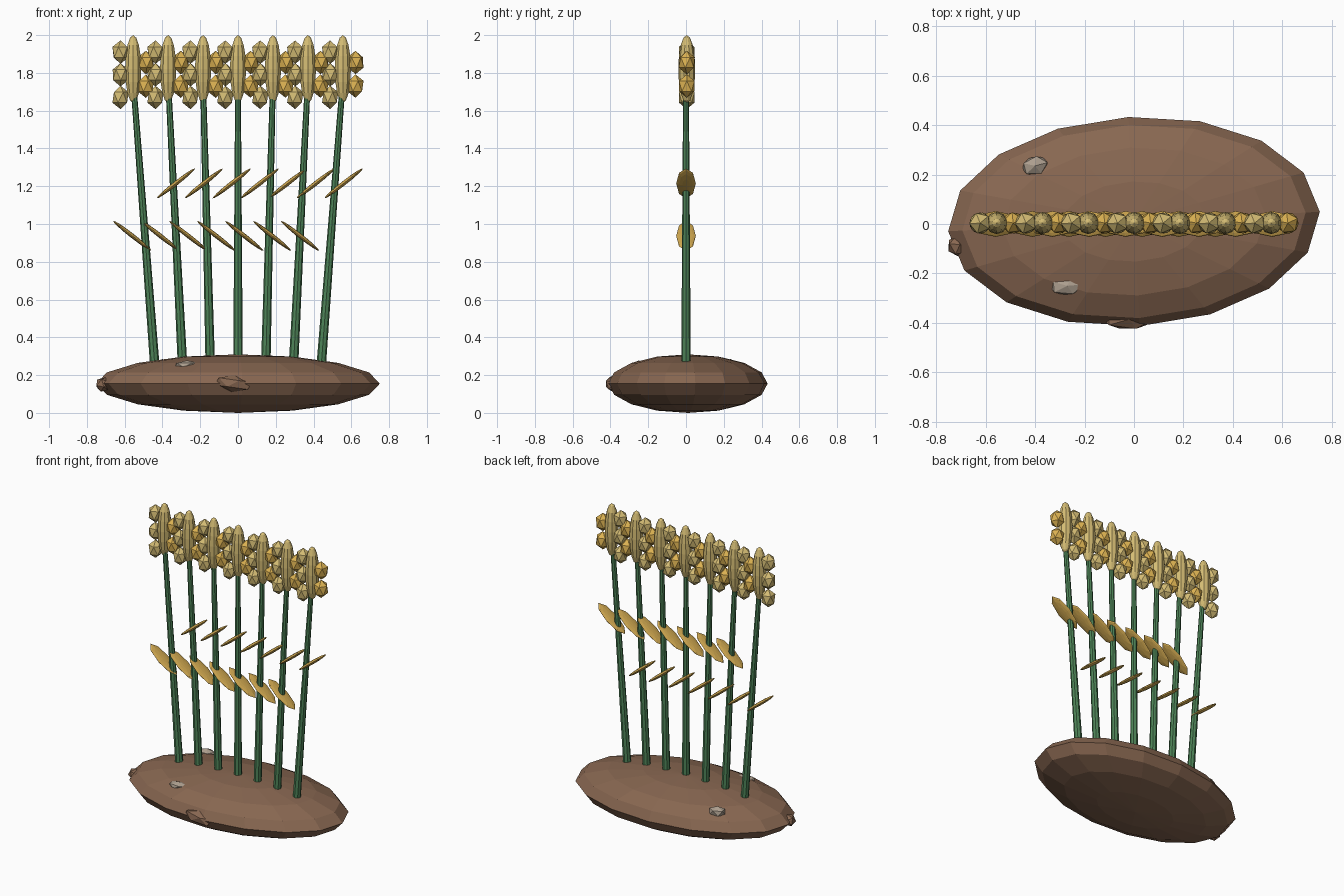
import bpy
from math import radians
from mathutils import Vector

cube = bpy.data.objects.get("Cube")
if cube:
    bpy.data.objects.remove(cube, do_unlink=True)


def material(name, rgb):
    linear = [((c / 255 + 0.055) / 1.055) ** 2.4 for c in rgb] + [1]
    m = bpy.data.materials.new(name)
    m.use_nodes = True
    m.diffuse_color = linear
    m.node_tree.nodes["Principled BSDF"].inputs["Base Color"].default_value = linear
    return m


soil = material("soil brown", (136, 103, 81))
green = material("stem green", (78, 132, 88))
straw = material("pale straw", (212, 188, 116))
gold = material("grain gold", (220, 178, 82))
leaf_gold = material("dry leaf gold", (208, 168, 80))
grey = material("stone grey", (172, 158, 142))


def finish(name, mat):
    ob = bpy.context.object
    ob.name = name
    ob.data.materials.append(mat)
    return ob


def ball(name, mat, loc, size, rot=(0, 0, 0), segments=8, rings=8):
    bpy.ops.mesh.primitive_uv_sphere_add(segments=segments, ring_count=rings, radius=1,
                                         location=loc, rotation=[radians(a) for a in rot])
    bpy.context.object.scale = size
    return finish(name, mat)


def nugget(name, mat, loc, size, rot=(0, 0, 0)):
    bpy.ops.mesh.primitive_ico_sphere_add(subdivisions=1, radius=1, location=loc,
                                          rotation=[radians(a) for a in rot])
    bpy.context.object.scale = size
    return finish(name, mat)


def stem(name, mat, start, end, r1, r2):
    axis = end - start
    bpy.ops.mesh.primitive_cone_add(vertices=8, radius1=r1, radius2=r2, depth=axis.length,
                                    location=(start + end) / 2,
                                    rotation=axis.to_track_quat("Z", "Y").to_euler())
    return finish(name, mat)


# Soil mound with half-buried stones
ball("soil_mound", soil, (0, 0.01, 0.155), (0.752, 0.423, 0.155), (0, 0, 3), 16, 8)
nugget("front_clod", soil, (-0.025, -0.385, 0.155), (0.11, 0.045, 0.045), (0, 8, 0))
nugget("side_clod", soil, (-0.715, -0.09, 0.15), (0.04, 0.045, 0.04), (0, 20, 30))
nugget("back_stone", grey, (-0.4, 0.235, 0.25), (0.058, 0.042, 0.035), (0, 0, 15))
nugget("front_stone", grey, (-0.27, -0.25, 0.252), (0.075, 0.04, 0.026), (0, 0, 5))

# Seven stalks fanning outward
for i in range(-3, 4):
    n = i + 4
    root, tip = 0.148 * i, 0.185 * i
    stem(f"stem_{n}", green, Vector((root * 0.975, 0, 0.15)), Vector((tip, 0, 1.76)), 0.026, 0.015)
    ball(f"lower_leaf_{n}", leaf_gold, (root - 0.115, 0, 0.937), (0.128, 0.052, 0.012), (0, 38, 0))
    ball(f"upper_leaf_{n}", leaf_gold, (root + 0.115, 0, 1.215), (0.128, 0.052, 0.012), (0, -38, 0))
    # Ear core with three grains on one side and two on the other
    ball(f"ear_{n}", straw, (tip, 0.004, 1.82), (0.045, 0.045, 0.18), segments=10)
    for k in range(3):
        nugget(f"right_grain_{n}_{k}", straw, (tip - 0.067, 0.004, 1.67 + 0.12 * k),
               (0.048, 0.048, 0.062), (0, 0, 20 * k))
    for k in range(2):
        nugget(f"left_grain_{n}_{k}", gold, (tip + 0.067, 0.004, 1.73 + 0.125 * k),
               (0.048, 0.048, 0.062), (0, 0, 25 * k))
